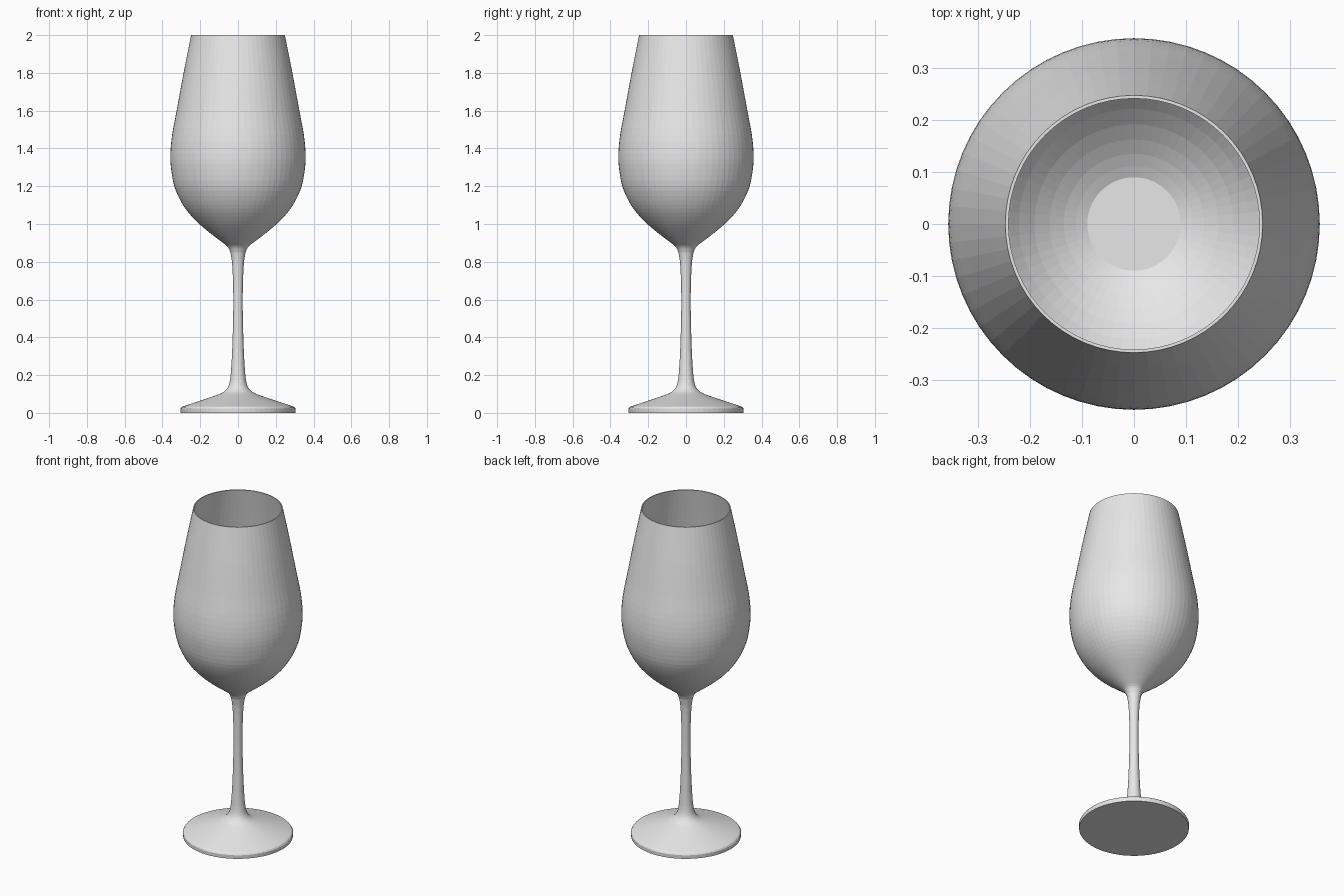
import bpy, bmesh, math
from mathutils import Vector

if "Cube" in bpy.data.objects:
    bpy.data.objects.remove(bpy.data.objects["Cube"])

SEGMENTS = 64

glass = bpy.data.materials.new("pale grey glass")
glass.diffuse_color = (0.8, 0.8, 0.8, 1)
glass.use_nodes = True
glass.node_tree.nodes["Principled BSDF"].inputs["Base Color"].default_value = glass.diffuse_color


def smooth_path(points, steps):
    """Catmull-Rom curve through (radius, height) points."""
    p = [Vector(q) for q in points]
    p = [2 * p[0] - p[1]] + p + [2 * p[-1] - p[-2]]
    out = []
    for a, b, c, d in zip(p, p[1:], p[2:], p[3:]):
        for i in range(steps):
            t = i / steps
            out.append(0.5 * (2 * b + (c - a) * t + (2 * a - 5 * b + 4 * c - d) * t * t
                              + (3 * b - a - 3 * c + d) * t ** 3))
    return out + [p[-2]]


def lathe(name, profile):
    """Turn a profile around z and cap both ends."""
    bm = bmesh.new()
    rings = []
    for r, z in profile:
        rings.append([bm.verts.new((r * math.cos(2 * math.pi * k / SEGMENTS),
                                    r * math.sin(2 * math.pi * k / SEGMENTS), z))
                      for k in range(SEGMENTS)])
    for low, high in zip(rings, rings[1:]):
        for k in range(SEGMENTS):
            n = (k + 1) % SEGMENTS
            bm.faces.new((low[k], low[n], high[n], high[k]))
    bm.faces.new(rings[0][::-1])
    bm.faces.new(rings[-1])
    bmesh.ops.recalc_face_normals(bm, faces=bm.faces)
    mesh = bpy.data.meshes.new(name)
    bm.to_mesh(mesh)
    bm.free()
    mesh.materials.append(glass)
    obj = bpy.data.objects.new(name, mesh)
    bpy.context.collection.objects.link(obj)
    return obj


# Foot edge, then foot slope and stem
foot_edge = [(0.304, 0), (0.305, 0.022), (0.30, 0.03)]
foot_and_stem = smooth_path([
    (0.293, 0.034), (0.20, 0.065), (0.12, 0.092), (0.078, 0.11), (0.054, 0.135),
    (0.042, 0.175), (0.035, 0.25), (0.029, 0.38), (0.025, 0.55), (0.026, 0.68),
    (0.031, 0.79), (0.040, 0.85)], 3)

# Outside of the bowl up to the rim
bowl_outside = smooth_path([
    (0.040, 0.85), (0.055, 0.88), (0.09, 0.908), (0.145, 0.95), (0.205, 1.0),
    (0.262, 1.06), (0.305, 1.125), (0.337, 1.2), (0.354, 1.29), (0.358, 1.37),
    (0.349, 1.47), (0.325, 1.6), (0.288, 1.8), (0.248, 2.0)], 3)

# Inside of the bowl down to its flat floor
bowl_inside = smooth_path([
    (0.242, 2.0), (0.281, 1.8), (0.318, 1.6), (0.342, 1.47), (0.350, 1.37),
    (0.346, 1.29), (0.328, 1.2), (0.294, 1.125), (0.250, 1.06), (0.192, 1.0),
    (0.135, 0.958), (0.09, 0.935)], 2)

lathe("wine_glass", foot_edge + foot_and_stem + bowl_outside[1:] + bowl_inside)
